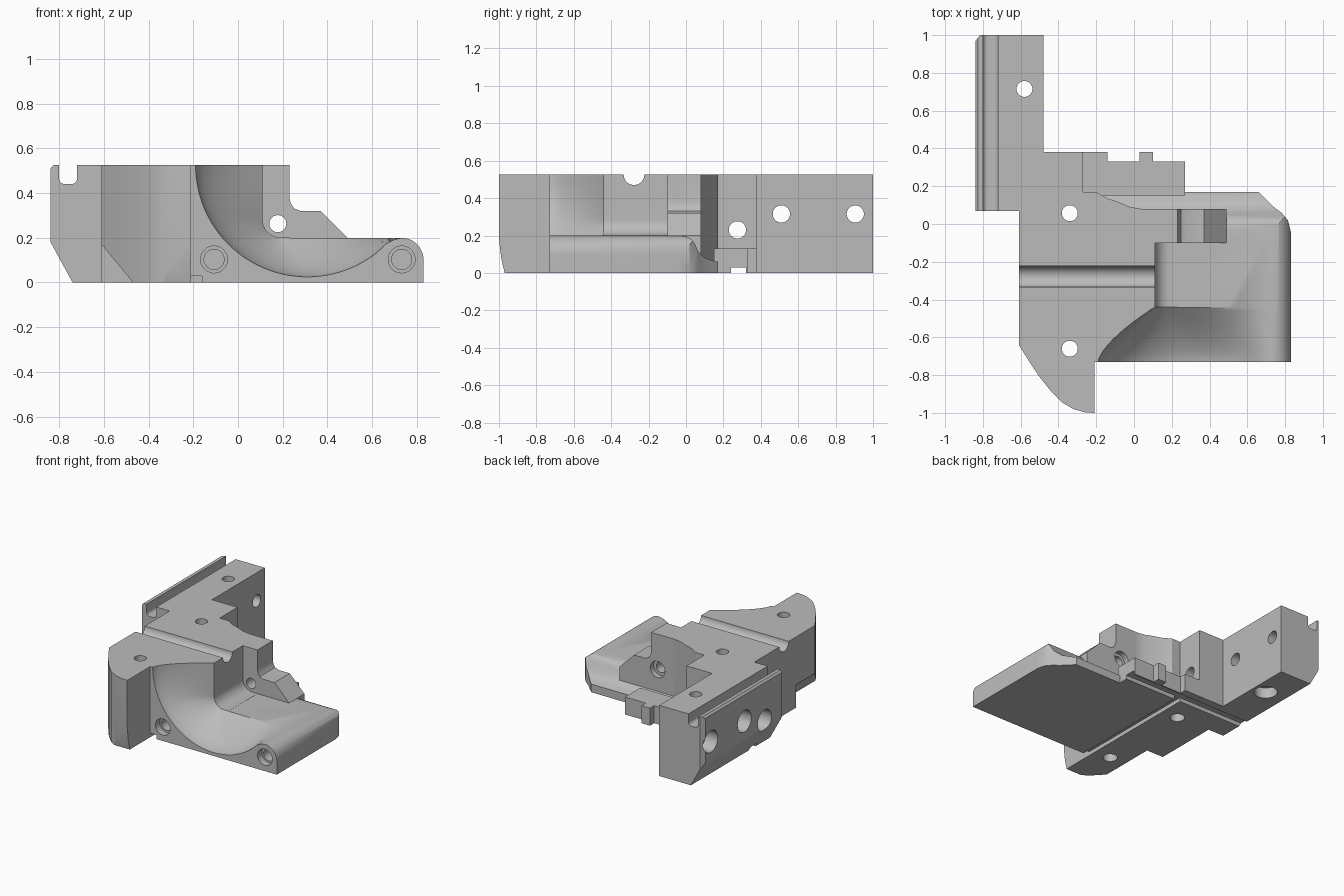
import bpy, bmesh, math

old = bpy.data.objects.get("Cube")
if old:
    bpy.data.objects.remove(old, do_unlink=True)

grey = bpy.data.materials.new("plain grey")
grey.use_nodes = True
grey.diffuse_color = (0.5, 0.5, 0.5, 1)
grey.node_tree.nodes["Principled BSDF"].inputs["Base Color"].default_value = (0.5, 0.5, 0.5, 1)


def loft(name, rings):
    """Closed solid through matching rings of points."""
    bm = bmesh.new()
    rows = [[bm.verts.new(p) for p in ring] for ring in rings]
    n = len(rows[0])
    for a, b in zip(rows, rows[1:]):
        for i in range(n):
            j = (i + 1) % n
            bm.faces.new((a[i], a[j], b[j], b[i]))
    bm.faces.new(rows[0])
    bm.faces.new(rows[-1])
    bmesh.ops.recalc_face_normals(bm, faces=bm.faces)
    mesh = bpy.data.meshes.new(name)
    bm.to_mesh(mesh)
    bm.free()
    mesh.materials.append(grey)
    ob = bpy.data.objects.new(name, mesh)
    bpy.context.collection.objects.link(ob)
    return ob


def place(axis, u, v, w):
    return {"x": (w, u, v), "y": (u, w, v), "z": (u, v, w)}[axis]


def prism(name, axis, profile, lo, hi):
    return loft(name, [[place(axis, u, v, w) for u, v in profile] for w in (lo, hi)])


def rod(axis, u, v, r, lo, hi):
    circle = [(u + r * math.cos(i * math.tau / 40), v + r * math.sin(i * math.tau / 40))
              for i in range(40)]
    return prism("drill", axis, circle, lo, hi)


def box(name, x0, x1, y0, y1, z0, z1):
    return prism(name, "z", [(x0, y0), (x1, y0), (x1, y1), (x0, y1)], z0, z1)


def arc(cx, cy, r, a0, a1, n):
    return [(cx + r * math.cos(math.radians(a0 + (a1 - a0) * i / n)),
             cy + r * math.sin(math.radians(a0 + (a1 - a0) * i / n))) for i in range(n + 1)]


def combine(target, tool, how):
    mod = target.modifiers.new("shape", "BOOLEAN")
    mod.operation, mod.solver, mod.object = how, "EXACT", tool
    bpy.context.view_layer.objects.active = target
    bpy.ops.object.modifier_apply(modifier=mod.name)
    bpy.data.objects.remove(tool, do_unlink=True)


TOP = 0.525

# Main block with curved nose
nose = [(-0.61, -0.64), (-0.56, -0.72), (-0.5, -0.81), (-0.44, -0.885), (-0.38, -0.945),
        (-0.32, -0.98), (-0.26, -0.997), (-0.21, -1)]
back = [(0.23, 0.08), (0.04, 0.08), (-0.02, 0.09), (-0.08, 0.115), (-0.14, 0.135),
        (-0.2, 0.17), (-0.27, 0.17), (-0.27, 0.38), (-0.61, 0.38)]
body = prism("mount_body", "z", nose + [(-0.21, -0.73), (0.23, -0.73)] + back, 0, TOP)

# Low duct: rounded side, sloped back, rounded plan corner
duct = prism("duct", "y", [(-0.2, 0), (0.83, 0)] + arc(0.73, 0.1, 0.1, 0, 90, 12)
             + [(-0.2, 0.2)], -0.73, 0.17)
slope = [(-0.8, -0.1), (-0.8, 0.3), (-0.06, 0.3), (-0.03, 0.2), (0, 0.195), (0.03, 0.18),
         (0.05, 0.15), (0.065, 0.115), (0.1, 0.08), (0.16, 0.06), (0.2, 0.06), (0.2, -0.1)]
combine(duct, prism("slope", "x", slope, -0.4, 1), "INTERSECT")
plan = [(-0.3, -0.8), (0.9, -0.8), (0.9, -0.04), (0.83, -0.04), (0.815, 0.02), (0.78, 0.06),
        (0.74, 0.09), (0.7, 0.13), (0.66, 0.17), (0.6, 0.2), (-0.3, 0.2)]
combine(duct, prism("plan", "z", plan, -0.1, 0.4), "INTERSECT")
combine(body, duct, "UNION")

# Scoop: round mouth blending into a filleted step
mouth = arc(0.31, TOP, 0.5, 180, 308, 32) + [(0.665, 0.175), (0.7, 0.192), (0.74, 0.201)]
fillet = arc(0.19, 0.281, 0.08, 180, 270, 16)
step = [(0.11, TOP - 0.244 * i / 8) for i in range(8)] + fillet
floor_count = len(mouth) - len(step)
step += [(0.19 + 0.55 * (i + 1) / floor_count, 0.201) for i in range(floor_count)]
rings = []
for k in range(-1, 18):
    u = min(max(k / 16, 0), 1)
    t = u ** 1.5
    y = -0.75 if k < 0 else (-0.1 if k > 16 else -0.73 + 0.29 * u)
    row = [(a[0] + (b[0] - a[0]) * t, y, a[1] + (b[1] - a[1]) * t) for a, b in zip(mouth, step)]
    rings.append(row + [(0.95, y, 0.201), (0.95, y, 0.7), (row[0][0], y, 0.7)])
combine(body, loft("scoop", rings), "DIFFERENCE")

# Upright bracket plate with sloped shoulder
bracket = [(0.05, 0.03), (0.49, 0.03), (0.49, 0.2), (0.37, 0.32), (0.28, 0.32), (0.25, 0.332),
           (0.235, 0.355), (0.23, 0.38), (0.23, TOP), (0.05, TOP)]
combine(body, prism("bracket", "y", bracket, -0.1, 0.08), "UNION")

# Rail arm with rounded slot
rail = ([(-0.74, 0), (-0.48, 0), (-0.48, TOP), (-0.72, TOP)]
        + arc(-0.745, 0.465, 0.025, 0, -90, 6) + arc(-0.775, 0.465, 0.025, -90, -180, 6)
        + [(-0.8, TOP), (-0.825, TOP), (-0.838, 0.51), (-0.838, 0.18)])
combine(body, prism("rail_arm", "y", rail, 0.07, 1), "UNION")
combine(body, prism("end_chamfer", "z", [(-0.85, 0.97), (-0.838, 0.97), (-0.815, 1), (-0.815, 1.1),
                                         (-0.85, 1.1)], -0.1, 0.7), "DIFFERENCE")

# Notched tongue at the back
tongue = [(-0.3, 0.15), (0.27, 0.15), (0.27, 0.33), (0.1, 0.33), (0.1, 0.38), (0.03, 0.38),
          (0.03, 0.33), (-0.14, 0.33), (-0.14, 0.38), (-0.3, 0.38)]
combine(body, prism("tongue", "z", tongue, 0, 0.13), "UNION")

# Cable groove on top, channels and tapers underneath
cuts = [
    rod("x", -0.278, TOP, 0.055, -0.7, 0.3),
    box("cross_channel", -0.9, 0.3, 0.24, 0.32, -0.1, 0.03),
    box("long_channel", -0.21, -0.16, -0.8, 0.28, -0.1, 0.03),
    prism("side_taper", "y", [(-0.7, 0.279), (-0.61, 0.17), (-0.47, 0), (-0.47, -0.1),
                              (-0.7, -0.1)], -1.1, -0.42),
    prism("tip_taper", "x", [(-1.1, 0.2), (-1.0, 0.18), (-0.988, 0.08), (-0.97, 0),
                             (-0.97, -0.1), (-1.1, -0.1)], -0.7, 0),
]
# Vertical screw holes
for x, y, r in ((-0.58, 0.715, 0.08), (-0.34, 0.057, 0.05), (-0.34, -0.66, 0.05)):
    cuts += [rod("z", x, y, 0.042, -0.1, 0.7), rod("z", x, y, r, -0.1, 0.08)]
# Side screw holes with wide seats
for y, z in ((0.51, 0.315), (0.905, 0.315), (0.275, 0.23)):
    cuts += [rod("x", y, z, 0.046, -0.9, -0.2), rod("x", y, z, 0.08, -0.9, -0.74)]
# Front screw seats
for x in (-0.107, 0.732):
    cuts += [rod("y", x, 0.103, 0.06, -0.8, -0.68), rod("y", x, 0.103, 0.045, -0.8, -0.5)]
# Bracket hole
cuts += [rod("y", 0.178, 0.263, 0.038, -0.2, 0.2), rod("y", 0.178, 0.263, 0.06, 0.04, 0.2)]
for cutter in cuts:
    combine(body, cutter, "DIFFERENCE")

bpy.ops.object.select_all(action="DESELECT")
body.select_set(True)
bpy.context.view_layer.objects.active = body
bpy.ops.object.shade_smooth_by_angle(angle=math.radians(30))
